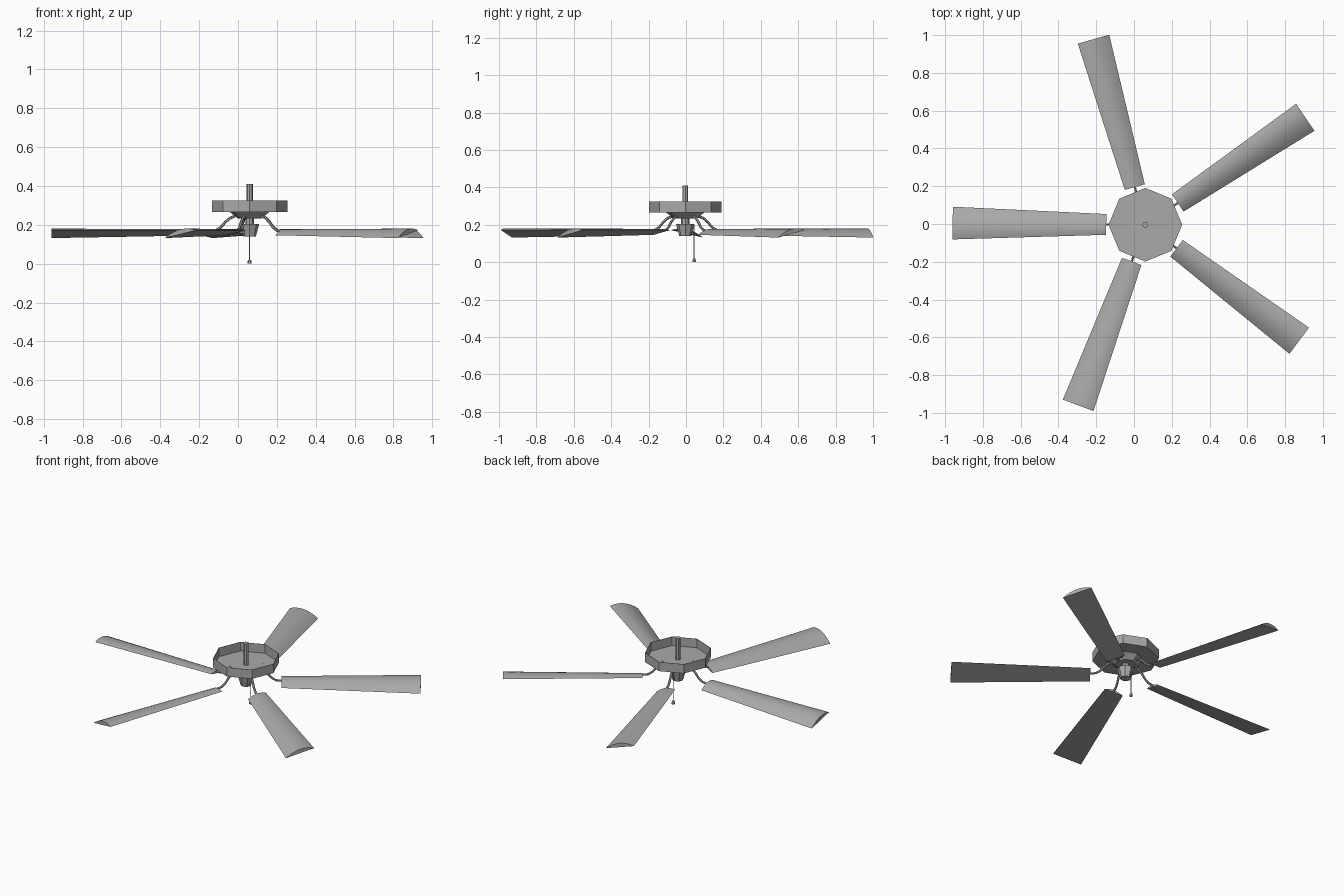
import bpy, bmesh, math
from mathutils import Matrix, Vector

if "Cube" in bpy.data.objects:
    bpy.data.objects.remove(bpy.data.objects["Cube"], do_unlink=True)

CX, CY = 0.06, -0.004          # fan axis

grey = bpy.data.materials.new("matte grey")
grey.use_nodes = True
grey.diffuse_color = (0.4, 0.4, 0.4, 1)
grey.node_tree.nodes["Principled BSDF"].inputs["Base Color"].default_value = (0.4, 0.4, 0.4, 1)


def finish(name, bm, matrix=None, smooth=None, fix=True):
    if fix:
        bmesh.ops.recalc_face_normals(bm, faces=bm.faces)
    mesh = bpy.data.meshes.new(name)
    bm.to_mesh(mesh)
    bm.free()
    mesh.materials.append(grey)
    if smooth:
        mesh.shade_smooth()
        mesh.set_sharp_from_angle(angle=math.radians(smooth))
    ob = bpy.data.objects.new(name, mesh)
    ob.matrix_world = matrix or Matrix.Translation((CX, CY, 0))
    bpy.context.collection.objects.link(ob)
    return ob


def loft(bm, rings):
    """Skin a list of equal point rings and cap both ends."""
    rows = [[bm.verts.new(p) for p in ring] for ring in rings]
    n = len(rows[0])
    for a, b in zip(rows, rows[1:]):
        for i in range(n):
            j = (i + 1) % n
            bm.faces.new((a[i], a[j], b[j], b[i]))
    bm.faces.new(rows[0][::-1])
    bm.faces.new(rows[-1])


def turned(name, profile, sides=8, y=0.0, smooth=None):
    """Turn a (radius, height) profile around the vertical axis."""
    bm = bmesh.new()
    loft(bm, [[(r * math.cos(math.tau * i / sides),
                y + r * math.sin(math.tau * i / sides), z)
               for i in range(sides)] for r, z in profile])
    return finish(name, bm, smooth=smooth)


# Motor: open octagonal dish, with a tapered hub under it
turned("motor_dish", [(0.195, 0.267), (0.195, 0.326), (0.193, 0.326), (0.193, 0.269)])
turned("motor_hub", [(0.1, 0.271), (0.1, 0.265), (0.062, 0.234)])
turned("down_rod", [(0.016, 0.21), (0.016, 0.41)])

# Switch housing and pull chain
turned("switch_neck", [(0.022, 0.24), (0.022, 0.2)])
turned("switch_housing", [(0.049, 0.205), (0.032, 0.14)])
turned("pull_chain", [(0.003, 0.015), (0.003, 0.2)], 6, 0.048)
turned("chain_weight", [(0.006, 0.02), (0.01, 0.014), (0.01, 0)], 6, 0.048)


def blade(name, turn):
    """Tapered, pitched blade: flat below, arched on top."""
    steps = 8
    rings = []
    for r, width in ((0.207, 0.11), (1.02, 0.173)):
        k = width / 0.173
        ring = []
        for i in range(steps + 1):
            t = i / steps
            z = 0.172 - 0.04 * k * (1 - t)
            ring.append((r, width * (t - 0.5), z + 0.1 * k * t * (1 - t)))
        rings.append(ring)
    bm = bmesh.new()
    loft(bm, rings)
    finish(name, bm, turn, smooth=30)


def arm(name, turn):
    """Curved bracket from the hub down to the blade root."""
    path = [(0.075, 0.245), (0.1, 0.236), (0.125, 0.215), (0.148, 0.188),
            (0.175, 0.171), (0.215, 0.167)]
    pts = [Vector((r, 0, z)) for r, z in path]
    rings = []
    for i, p in enumerate(pts):
        along = (pts[min(i + 1, len(pts) - 1)] - pts[max(i - 1, 0)]).normalized()
        up = Vector((-along.z, 0, along.x))
        rings.append([p + 0.007 * (up * math.cos(a) + Vector((0, 1, 0)) * math.sin(a))
                      for a in (math.tau * s / 6 for s in range(6))])
    bm = bmesh.new()
    loft(bm, rings)
    finish(name, bm, turn, smooth=40)


# Five blades, each on its own arm
for n, angle in enumerate((33.9, 105.6, 179.5, 249.6, 323), 1):
    turn = Matrix.Translation((CX, CY, 0)) @ Matrix.Rotation(math.radians(angle), 4, "Z")
    blade(f"blade_{n}", turn)
    arm(f"blade_arm_{n}", turn)
